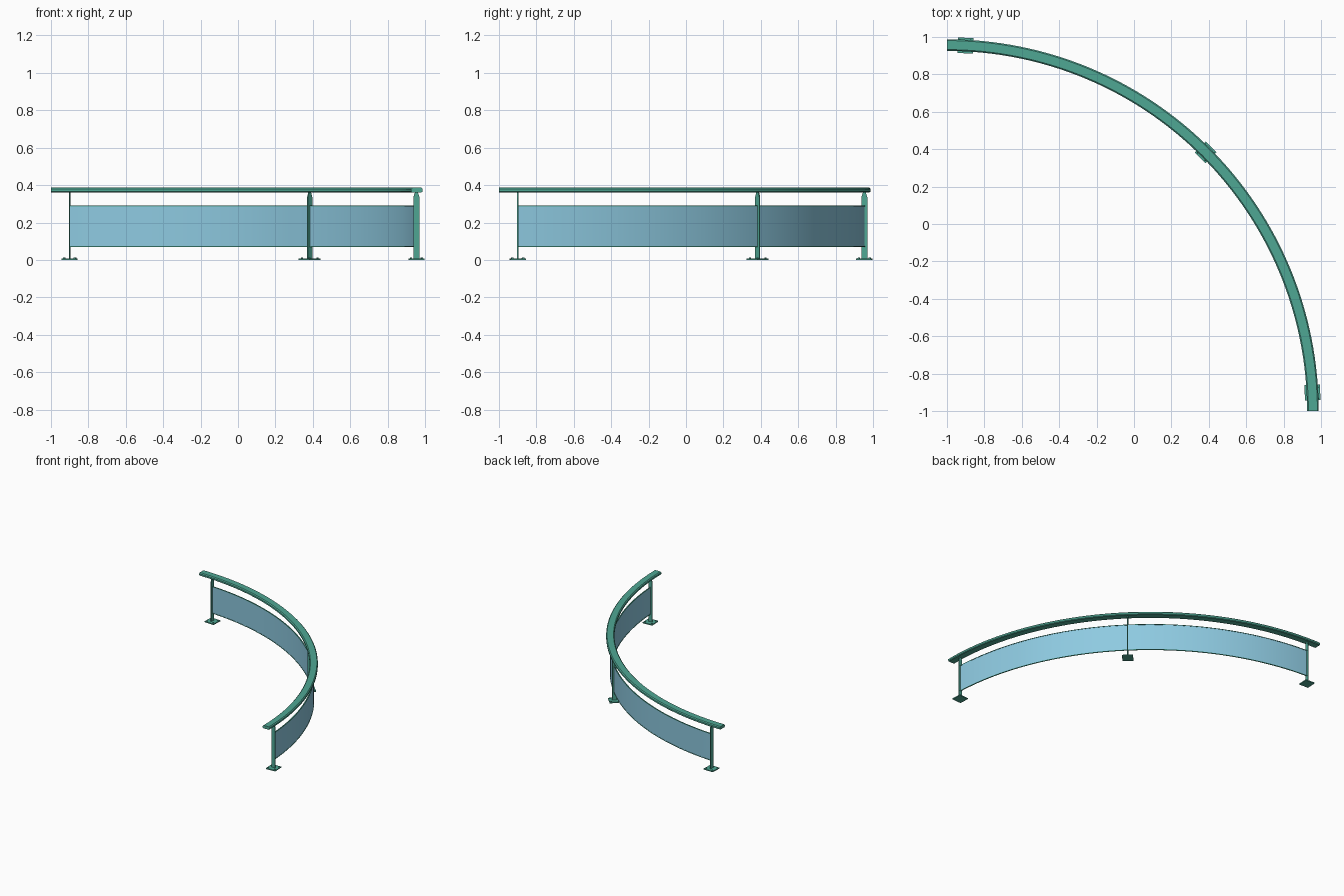
import bpy, bmesh, math
from mathutils import Matrix, Vector

cube = bpy.data.objects.get("Cube")
if cube:
    bpy.data.objects.remove(cube)

CENTRE = Vector((-1.0, -1.0, 0.0))
RADIUS = 1.956
END = math.asin(0.1 / RADIUS)          # angle of the end posts


def material(name, rgb):
    m = bpy.data.materials.new(name)
    m.use_nodes = True
    m.diffuse_color = (*rgb, 1)
    m.node_tree.nodes["Principled BSDF"].inputs["Base Color"].default_value = (*rgb, 1)
    return m


TEAL = material("teal_metal", (0.078, 0.39, 0.295))
GLASS = material("blue_glass", (0.27, 0.59, 0.75))


def finish(name, bm, mat, smooth=False):
    bmesh.ops.recalc_face_normals(bm, faces=bm.faces)
    mesh = bpy.data.meshes.new(name)
    bm.to_mesh(mesh)
    bm.free()
    mesh.materials.append(mat)
    obj = bpy.data.objects.new(name, mesh)
    bpy.context.collection.objects.link(obj)
    if smooth:
        bpy.ops.object.select_all(action='DESELECT')
        obj.select_set(True)
        bpy.context.view_layer.objects.active = obj
        bpy.ops.object.shade_smooth_by_angle(angle=math.radians(30))
    return obj


def arc_sweep(name, profile, start, end, mat, steps=64):
    """Sweep a closed (radial offset, height) profile along the arc."""
    bm = bmesh.new()
    rings = []
    for i in range(steps + 1):
        a = start + (end - start) * i / steps
        out = Vector((math.cos(a), math.sin(a), 0))
        rings.append([bm.verts.new(CENTRE + out * (RADIUS + r) + Vector((0, 0, z)))
                      for r, z in profile])
    n = len(profile)
    for a, b in zip(rings, rings[1:]):
        for j in range(n):
            bm.faces.new((a[j], a[(j + 1) % n], b[(j + 1) % n], b[j]))
    bm.faces.new(rings[0])
    bm.faces.new(rings[-1])
    return finish(name, bm, mat, True)


def strip(half, low, high):
    return [(-half, low), (half, low), (half, high), (-half, high)]


def box(bm, size, centre):
    bmesh.ops.create_cube(bm, size=1, matrix=Matrix.Translation(centre)
                          @ Matrix.Diagonal((*size, 1)))


# Handrail with eased edges
half_rail = [(0.025, 0.361), (0.031, 0.366), (0.031, 0.379), (0.024, 0.386)]
rail = half_rail + [(-r, z) for r, z in reversed(half_rail)]
arc_sweep("handrail", rail, 0, math.pi / 2, TEAL)

# Curved glass panels and their edge trims, one bay between each pair of posts
angles = [END, math.pi / 4, math.pi / 2 - END]
for side, a, b in zip(("front", "back"), angles, angles[1:]):
    arc_sweep(side + "_glass_panel", strip(0.002, 0.072, 0.288), a, b, GLASS, 32)
    arc_sweep(side + "_lower_trim", strip(0.004, 0.069, 0.074), a, b, TEAL, 32)
    arc_sweep(side + "_upper_trim", strip(0.004, 0.286, 0.291), a, b, TEAL, 32)

# Flat posts with tapered tops, base plates and bolts
post_half = [(0.016, 0.005), (0.016, 0.335), (0.007, 0.362)]
outline = post_half + [(-x, z) for x, z in reversed(post_half)]
for label, a in zip(("front", "middle", "back"), angles):
    place = (Matrix.Translation(CENTRE) @ Matrix.Rotation(a, 4, 'Z')
             @ Matrix.Translation((RADIUS, 0, 0)))

    bm = bmesh.new()
    face = bm.faces.new([bm.verts.new((x, -0.0035, z)) for x, z in outline])
    extruded = bmesh.ops.extrude_face_region(bm, geom=[face])["geom"]
    bmesh.ops.translate(bm, vec=(0, 0.007, 0),
                        verts=[v for v in extruded if isinstance(v, bmesh.types.BMVert)])
    finish(label + "_post", bm, TEAL).matrix_world = place

    bm = bmesh.new()
    box(bm, (0.083, 0.083, 0.008), (0, 0, 0.004))
    finish(label + "_base_plate", bm, TEAL).matrix_world = place

    bm = bmesh.new()
    for sx in (-1, 1):
        for sy in (-1, 1):
            bmesh.ops.create_cone(bm, cap_ends=True, segments=6, radius1=0.006,
                                  radius2=0.005, depth=0.006,
                                  matrix=Matrix.Translation((sx * 0.029, sy * 0.029, 0.010)))
    finish(label + "_bolts", bm, TEAL).matrix_world = place
